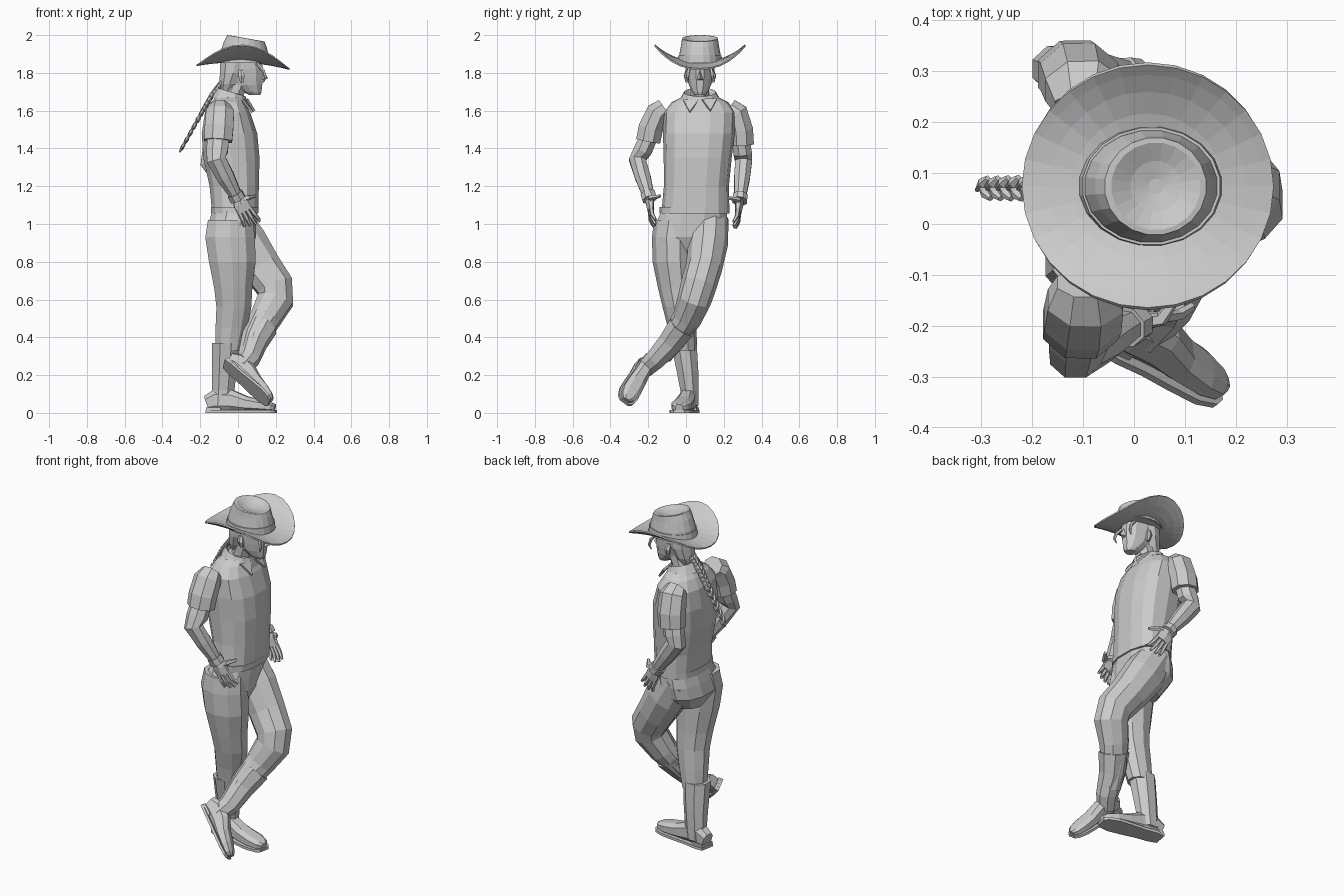
import bpy, bmesh, math
from mathutils import Vector, Matrix

CY = 0.074  # side-to-side middle of the head and hat


def make(name, verts, faces):
    me = bpy.data.meshes.new(name)
    me.from_pydata([tuple(v) for v in verts], [], faces)
    bm = bmesh.new()
    bm.from_mesh(me)
    bmesh.ops.recalc_face_normals(bm, faces=bm.faces)
    bm.to_mesh(me)
    bm.free()
    ob = bpy.data.objects.new(name, me)
    bpy.context.collection.objects.link(ob)
    return ob


def loft(name, rings, n=8, flat=False, ref=(1, 0, 0), power=1.0, caps=True):
    """Skin rings (x, y, z, radius along ref, other radius); flat keeps them level."""
    pts = [Vector(r[:3]) for r in rings]
    verts, faces, m = [], [], len(rings)
    for i, r in enumerate(rings):
        t = Vector((0, 0, 1)) if flat else (pts[min(i + 1, m - 1)] - pts[max(i - 1, 0)]).normalized()
        a = Vector(ref)
        a = (a - t * a.dot(t)).normalized()
        b = t.cross(a)
        for k in range(n):
            w = 2 * math.pi * (k + 0.5) / n
            c, s = math.cos(w), math.sin(w)
            c, s = math.copysign(abs(c) ** power, c), math.copysign(abs(s) ** power, s)
            verts.append(pts[i] + a * (c * r[3]) + b * (s * r[4]))
    for i in range(m - 1):
        for k in range(n):
            j = (k + 1) % n
            faces.append((i * n + k, i * n + j, (i + 1) * n + j, (i + 1) * n + k))
    if caps:
        faces += [tuple(range(n)), tuple(range((m - 1) * n, m * n))]
    return make(name, verts, faces)


def tube(name, pts, radii, n=6, ref=(1, 0, 0)):
    return loft(name, [(*p, r, r) for p, r in zip(pts, radii)], n, ref=ref)


# torso, pelvis and belt
loft("torso_vest", [(-.015, .05, 1.06, .125, .18), (-.02, .055, 1.2, .133, .172), (-.035, .062, 1.35, .152, .18),
                    (-.045, .068, 1.48, .15, .19), (-.055, .072, 1.59, .122, .19), (-.055, .074, 1.645, .09, .15),
                    (-.045, .074, 1.68, .065, .08)], 14, True, power=.8)
loft("pelvis", [(-.03, .02, .84, .09, .1), (-.038, .022, .93, .137, .19), (-.03, .03, 1.0, .13, .195),
                (-.017, .045, 1.08, .12, .177)], 12, True, power=.85)
loft("belt", [(-.017, .045, 1.055, .128, .184), (-.017, .045, 1.09, .128, .184)], 14, True, power=.8)

# standing leg
loft("standing_leg", [(-.04, -.055, 1.02, .125, .115), (-.042, -.068, .93, .138, .112), (-.03, -.065, .8, .13, .112),
                      (-.025, -.05, .66, .106, .098), (-.022, -.036, .56, .097, .088), (-.035, -.02, .45, .088, .076),
                      (-.05, -.008, .33, .072, .066)], 10, True)
loft("standing_boot_shaft", [(-.065, -.012, .37, .078, .074), (-.072, .008, .22, .07, .062),
                             (-.078, .018, .12, .064, .052), (-.085, .02, .04, .06, .05)], 8, True)

# crossed leg, bent at the knee and swung over to the other side
loft("crossed_leg", [(-.04, .125, 1.03, .11, .1), (.04, .118, .9, .12, .105), (.125, .095, .77, .108, .097),
                     (.195, .065, .67, .103, .095), (.2, .045, .6, .1, .09), (.145, .005, .5, .085, .078),
                     (.09, -.06, .4, .072, .068), (.06, -.13, .31, .06, .06)], 10)
loft("crossed_boot_shaft", [(.128, -.018, .46, .086, .08), (.085, -.08, .375, .074, .07),
                            (.055, -.16, .285, .062, .058), (.015, -.215, .235, .05, .05)], 8)


# boots share one foot shape, placed by a matrix
def foot(name, mat):
    prof = [(-.078, .036, .09), (-.03, .046, .125), (.05, .046, .12), (.13, .054, .085),
            (.21, .058, .066), (.265, .044, .05), (.285, .022, .04)]
    up = (0, 0, 1)
    loft(name, [(x, 0, h / 2 + .005, h / 2, w) for x, w, h in prof], 8, ref=up, power=.75).matrix_world = mat
    sole = [(x * 1.02, 0, .008, .008, w + .008) for x, w, h in prof]
    loft(name + "_sole", sole, 4, ref=up, power=.1).matrix_world = mat
    heel = [(x, 0, .015, .015, .042) for x in (-.078, 0)]
    loft(name + "_heel", heel, 4, ref=up, power=.1).matrix_world = mat


foot("standing_boot", Matrix.Translation((-.085, .015, 0)) @ Matrix.Rotation(-.18, 4, 'Z'))
fx = Vector((.24, -.11, -.21)).normalized()
fz = Vector((.6, .5, .55))
fz = (fz - fx * fz.dot(fx)).normalized()
fy = fz.cross(fx)
rot = Matrix((fx, fy, fz)).transposed().to_4x4()
foot("crossed_boot", Matrix.Translation((-.025, -.245, .215)) @ rot @ Matrix.Scale(.9, 4))


# arms: sleeve, bare arm, cuff and hand
def arm(side, shoulder, hem, elbow, wrist, inward):
    S, H, E, W = map(Vector, (shoulder, hem, elbow, wrist))
    out = Vector((0, -inward * .03, 0))
    loft(side + "_sleeve", [(*(S - out * 1.2 + Vector((0, 0, .025))), .06, .055), (*S, .08, .066),
                            (*(S.lerp(H, .55) + out * .3), .082, .07), (*H, .08, .07)], 8)
    mid, fore = H.lerp(E, .5), E.lerp(W, .45)
    loft(side + "_arm", [(*S.lerp(H, .6), .06, .05), (*mid, .062, .053), (*E, .056, .048),
                         (*fore, .05, .045), (*W, .033, .032)], 8)
    d = (W - E).normalized()
    loft(side + "_cuff", [(*(W - d * .025), .044, .042), (*(W + d * .012), .044, .042)], 8)
    # hand resting on the hip
    f = Vector((.5, inward * .1, -.85)).normalized()
    s = Vector((.86, inward * .1, .5)).normalized()
    K = W + f * .085
    loft(side + "_palm", [(*W, .03, .022), (*(W + f * .04), .046, .022), (*K, .044, .017)], 6, ref=s)
    for i in range(4):
        b = K + s * (i - 1.5) * .021 - f * .008
        L = (.075, .09, .095, .085)[i]
        q = b + (f + s * (i - 1.5) * .06) * L * .55
        tip = b + (f + s * (i - 1.5) * .1 + Vector((0, inward * .15, 0))) * L
        tube(f"{side}_finger_{i + 1}", [b, q, tip], [.012, .0115, .008], 5)
    tube(side + "_thumb", [W + f * .02, W + s * .05 + f * .03, W + s * .085 + f * .04 + Vector((0, inward * .045, 0))],
         [.018, .015, .009], 5, ref=(0, 0, 1))


arm("right", (-.095, -.15, 1.59), (-.105, -.2, 1.44), (-.115, -.257, 1.34), (-.005, -.195, 1.14), 1)
arm("left", (-.1, .265, 1.59), (-.115, .295, 1.42), (-.15, .305, 1.33), (-.005, .285, 1.13), -1)

# neck, collar and collar points
loft("neck", [(-.04, CY, 1.62, .062, .06), (-.02, CY, 1.69, .055, .053), (.01, CY, 1.77, .055, .053)], 8)
collar = loft("collar", [(-.04, CY, 1.64, .1, .118), (-.035, CY, 1.7, .078, .085), (-.035, CY, 1.665, .068, .07)],
              12, True, caps=False)
for v in collar.data.vertices:
    v.co.z -= .3 * (v.co.x + .04)
for side, s in (("right", -1), ("left", 1)):
    a, b, c = (.045, CY + s * .01, 1.655), (.03, CY + s * .09, 1.66), (.082, CY + s * .055, 1.595)
    p = make(side + "_collar_point", [a, b, c], [(0, 1, 2)])
    p.modifiers.new("thick", 'SOLIDIFY').thickness = .012

# head with nose, ears and hair
loft("head", [(.09, CY, 1.682, .03, .028), (.075, CY, 1.70, .052, .042), (.05, CY, 1.735, .082, .058),
              (.035, CY, 1.775, .102, .066), (.028, CY, 1.82, .112, .07), (.02, CY, 1.885, .1, .07)], 10, True)
make("nose", [(.132, CY, 1.82), (.132, CY - .017, 1.762), (.132, CY + .017, 1.762), (.16, CY, 1.77), (.115, CY, 1.757)],
     [(0, 1, 3), (0, 3, 2), (1, 4, 3), (4, 2, 3), (0, 2, 4, 1)])
loft("hair", [(-.06, CY, 1.70, .035, .035), (-.045, CY, 1.74, .055, .06), (-.025, CY, 1.8, .075, .076),
              (-.01, CY, 1.88, .09, .08)], 10, True)
for side, s in (("right", -1), ("left", 1)):
    y = CY + s * .068
    loft(side + "_ear", [(.02, y, 1.75, .01, .008), (.018, y + s * .006, 1.785, .02, .012),
                         (.015, y, 1.815, .014, .008)], 6, True)
    tube(side + "_hair_lock", [(.1, CY + s * .05, 1.85), (.135, CY + s * .062, 1.81), (.145, CY + s * .066, 1.775),
                               (.135, CY + s * .06, 1.75)], [.009, .01, .008, .003], 5)

# braid: two rows of overlapping angled links
path = [Vector(p) for p in ((-.085, CY, 1.75), (-.14, CY, 1.68), (-.2, CY, 1.575), (-.295, CY, 1.405))]
N = 15
for i in range(N):
    u = i / (N - 1) * 2.999
    k = int(u)
    p = path[k].lerp(path[k + 1], u - k)
    d = (path[k + 1] - path[k]).normalized()
    r = .017 * (1 - .35 * i / N)
    for s in (-1, 1):
        c = p + Vector((0, s * r * .7 - .004, 0)) + d * (.006 * s)
        ax = d * .022 + Vector((0, -s * .012, 0))
        tube(f"braid_link_{i + 1}_{'a' if s < 0 else 'b'}", [c - ax, c - ax * .2, c + ax], [r * .5, r, r * .35], 6)

# hat brim: rolled up at the sides, dipping front and back
n, verts, faces = 28, [], []
levels = (.42, .6, .78, .92, 1)
for r in levels:
    for k in range(n):
        w = 2 * math.pi * k / n
        u, v = r * math.cos(w), r * math.sin(w)
        verts.append((.027 + .247 * u, CY + .238 * v, 1.862 + .088 * abs(v) ** 2.4 - .028 * u * u - .01 * u))
for i in range(len(levels) - 1):
    for k in range(n):
        j = (k + 1) % n
        faces.append((i * n + k, i * n + j, (i + 1) * n + j, (i + 1) * n + k))
brim = make("hat_brim", verts, faces)
brim.modifiers.new("thick", 'SOLIDIFY').thickness = .008

# hat crown with a dished top sloping to the front, and its band
crown = loft("hat_crown", [(.032, CY, 1.852, .136, .114), (.034, CY, 1.9, .13, .11), (.038, CY, 1.95, .115, .1),
                           (.042, CY, 1.983, .1, .096), (.043, CY, 1.984, .088, .086), (.043, CY, 1.968, .05, .05),
                           (.043, CY, 1.96, .015, .015)], 20, True)
for v in crown.data.vertices:
    v.co.z -= .17 * (v.co.x - .04) * max(0, (v.co.z - 1.87) / .11)
loft("hat_band", [(.032, CY, 1.855, .141, .119), (.034, CY, 1.893, .136, .116)], 20, True)
